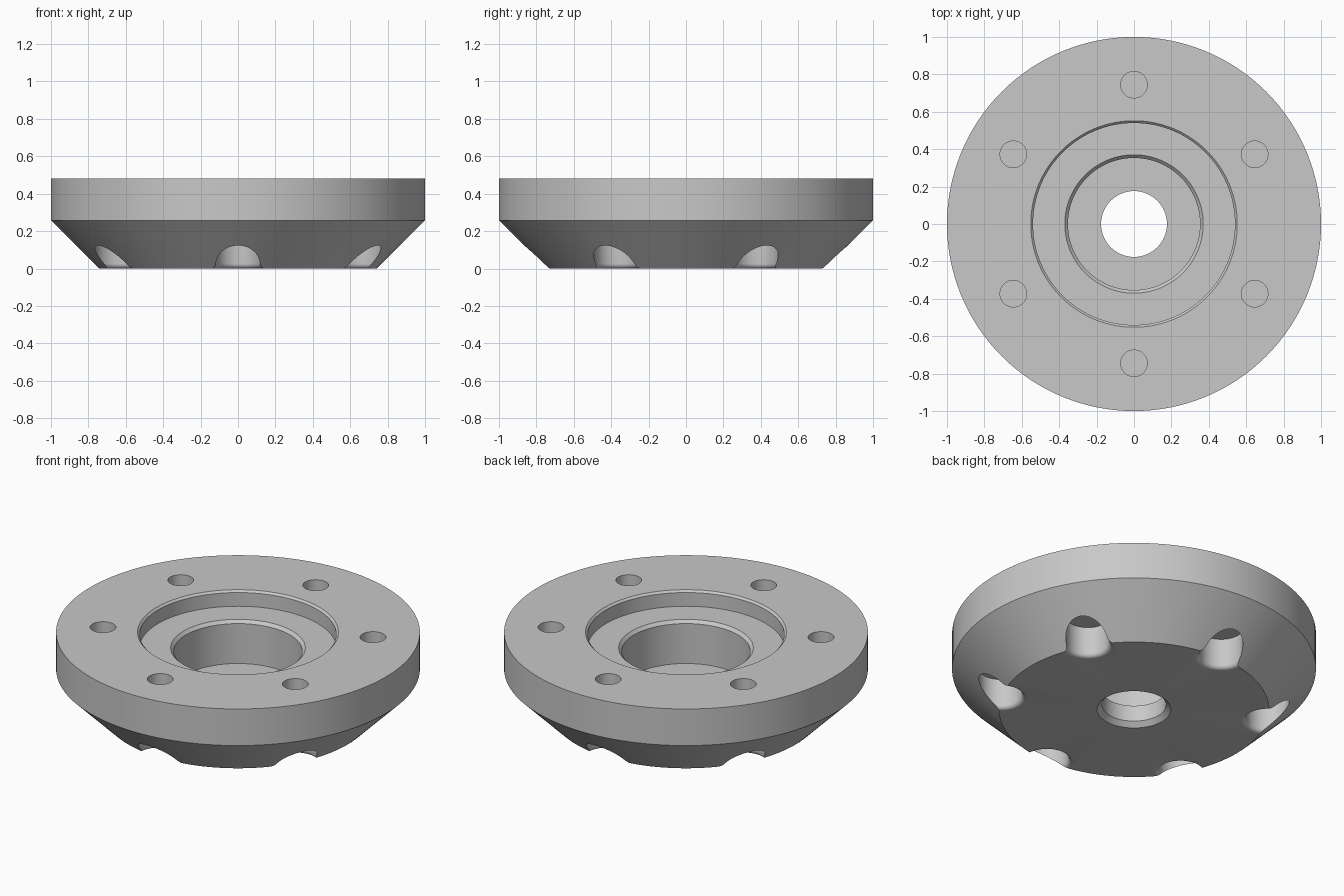
import bpy
import bmesh
from math import sin, cos, pi, radians

if "Cube" in bpy.data.objects:
    bpy.data.objects.remove(bpy.data.objects["Cube"], do_unlink=True)

HEIGHT = 0.48
BOLT_CIRCLE = 0.745
BOLT_COUNT = 6

steel = bpy.data.materials.new("grey steel")
steel.use_nodes = True
grey = (0.58, 0.58, 0.58, 1)
steel.diffuse_color = grey
steel.node_tree.nodes["Principled BSDF"].inputs["Base Color"].default_value = grey


def lathe(name, profile, segments):
    """Revolve a closed (radius, z) profile around the z axis."""
    bm = bmesh.new()
    verts = [bm.verts.new((r, 0, z)) for r, z in profile]
    edges = [bm.edges.new((a, b)) for a, b in zip(verts, verts[1:] + verts[:1])]
    bmesh.ops.spin(bm, geom=verts + edges, cent=(0, 0, 0), axis=(0, 0, 1),
                   angle=2 * pi, steps=segments, use_merge=True)
    bmesh.ops.remove_doubles(bm, verts=bm.verts, dist=1e-5)
    bmesh.ops.dissolve_degenerate(bm, edges=bm.edges, dist=1e-6)
    bmesh.ops.recalc_face_normals(bm, faces=bm.faces)
    mesh = bpy.data.meshes.new(name)
    bm.to_mesh(mesh)
    bm.free()
    mesh.materials.append(steel)
    obj = bpy.data.objects.new(name, mesh)
    bpy.context.collection.objects.link(obj)
    return obj


# Hub body: conical underside, straight rim, stepped recess, chamfered bore
hub = lathe("flanged_hub", [
    (0.203, 0), (0.742, 0), (1, 0.258), (1, HEIGHT),
    (0.552, HEIGHT), (0.54, 0.468), (0.54, 0.385),
    (0.37, 0.385), (0.353, 0.367), (0.353, 0.125),
    (0.176, 0.125), (0.176, 0.028)], 128)

# Blind bolt hole cutter
bolt_profile = [(0, 0.24), (0.071, 0.24), (0.071, HEIGHT + 0.1), (0, HEIGHT + 0.1)]

# Underside pocket cutter, with a rounded flare where it meets the bottom face
POCKET, FILLET = 0.12, 0.025
flare = [(POCKET + FILLET * (1 - cos(a)), FILLET * (1 - sin(a)))
         for a in (i * pi / 12 for i in range(6, -1, -1))]
pocket_profile = [(0, 0.185), (POCKET, 0.185)]
pocket_profile += [(POCKET + FILLET * (1 - sin(i * pi / 12)),
                    FILLET * (1 - cos(i * pi / 12))) for i in range(6, -1, -1)]
pocket_profile += [(POCKET + FILLET, -0.1), (0, -0.1)]

# Ring of bolt holes and pockets
cutters = []
for i in range(BOLT_COUNT):
    angle = radians(30) + i * 2 * pi / BOLT_COUNT
    for name, profile in (("bolt_hole", bolt_profile), ("pocket", pocket_profile)):
        cutter = lathe(name + "_cutter", profile, 48)
        cutter.location = (BOLT_CIRCLE * cos(angle), BOLT_CIRCLE * sin(angle), 0)
        cutter.hide_render = True
        cutters.append(cutter)

bpy.ops.object.select_all(action='DESELECT')
bpy.context.view_layer.objects.active = hub
hub.select_set(True)
for cutter in cutters:
    cut = hub.modifiers.new("cut", 'BOOLEAN')
    cut.operation = 'DIFFERENCE'
    cut.solver = 'EXACT'
    cut.object = cutter
    bpy.ops.object.modifier_apply(modifier=cut.name)
    bpy.data.objects.remove(cutter, do_unlink=True)

bpy.ops.object.shade_smooth_by_angle(angle=radians(30))
